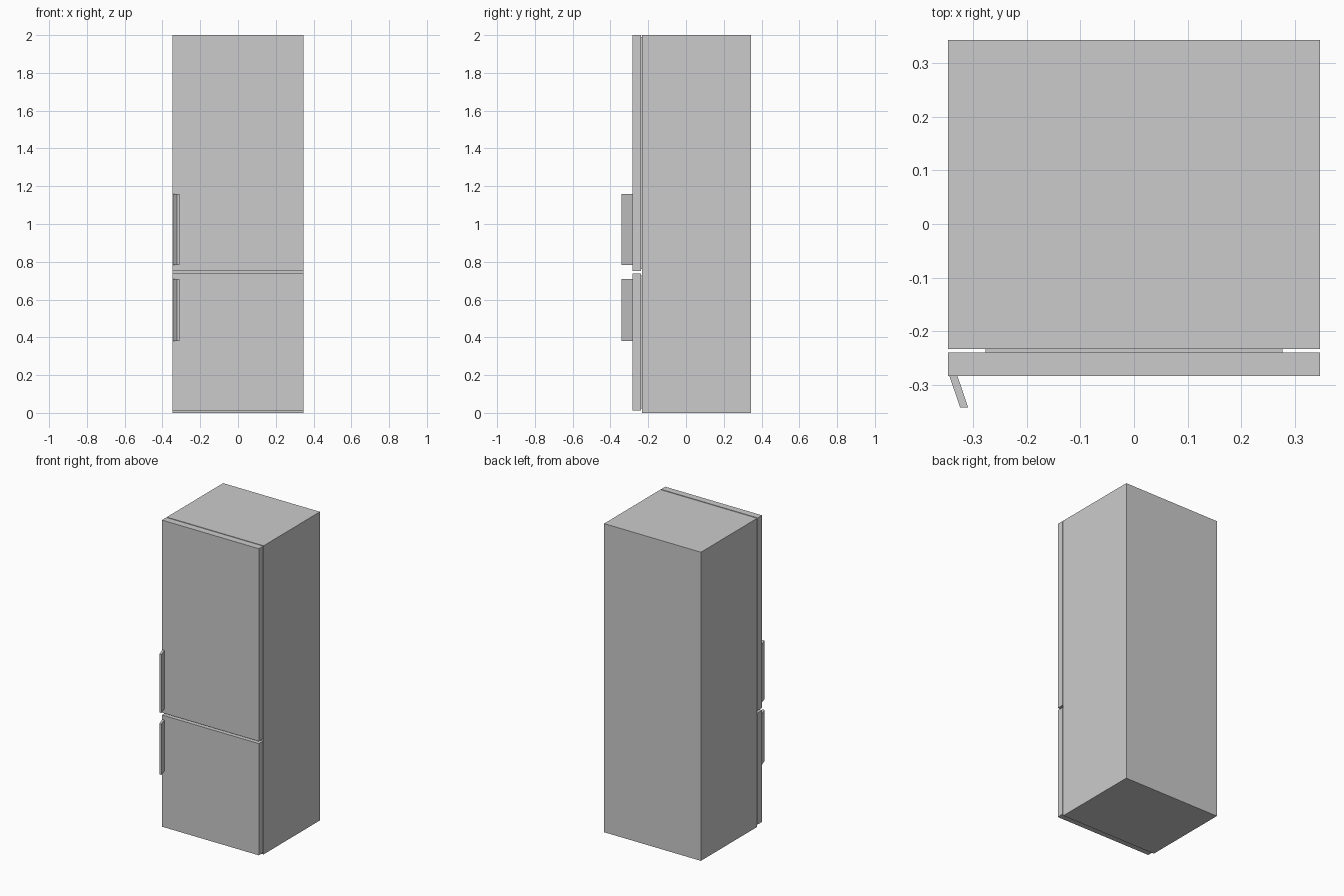
import bpy, bmesh

if "Cube" in bpy.data.objects:
    bpy.data.objects.remove(bpy.data.objects["Cube"])


def prism(name, profile, z0, z1):
    """Extrude a plan-view (x, y) outline from z0 to z1."""
    bm = bmesh.new()
    face = bm.faces.new([bm.verts.new((x, y, z0)) for x, y in profile])
    top = bmesh.ops.extrude_face_region(bm, geom=[face])["geom"]
    verts = [g for g in top if isinstance(g, bmesh.types.BMVert)]
    bmesh.ops.translate(bm, verts=verts, vec=(0, 0, z1 - z0))
    bmesh.ops.recalc_face_normals(bm, faces=bm.faces)
    mesh = bpy.data.meshes.new(name)
    bm.to_mesh(mesh)
    bm.free()
    obj = bpy.data.objects.new(name, mesh)
    bpy.context.collection.objects.link(obj)
    return obj


def box(name, half_w, y0, y1, z0, z1):
    outline = [(-half_w, y0), (half_w, y0), (half_w, y1), (-half_w, y1)]
    return prism(name, outline, z0, z1)


HALF_W = 0.347
DOOR_FRONT, DOOR_BACK = -0.283, -0.239
BODY_FRONT, BODY_BACK = -0.233, 0.343

# Cabinet
box("cabinet", HALF_W, BODY_FRONT, BODY_BACK, 0.0, 2.0)

# Slanted grip outline seen from above
grip = [(-0.344, DOOR_FRONT), (-0.324, -0.342), (-0.309, -0.342), (-0.329, DOOR_FRONT)]

# Doors, each with a recessed seal behind and a grip in front
for name, z0, z1, grip_z0, grip_z1 in [
    ("fridge", 0.752, 2.0, 0.782, 1.16),
    ("freezer", 0.013, 0.737, 0.38, 0.71),
]:
    box(name + "_door", HALF_W, DOOR_FRONT, DOOR_BACK, z0, z1)
    box(name + "_seal", 0.277, DOOR_BACK, BODY_FRONT, z0 + 0.01, z1 - 0.01)
    prism(name + "_handle", grip, grip_z0, grip_z1)
